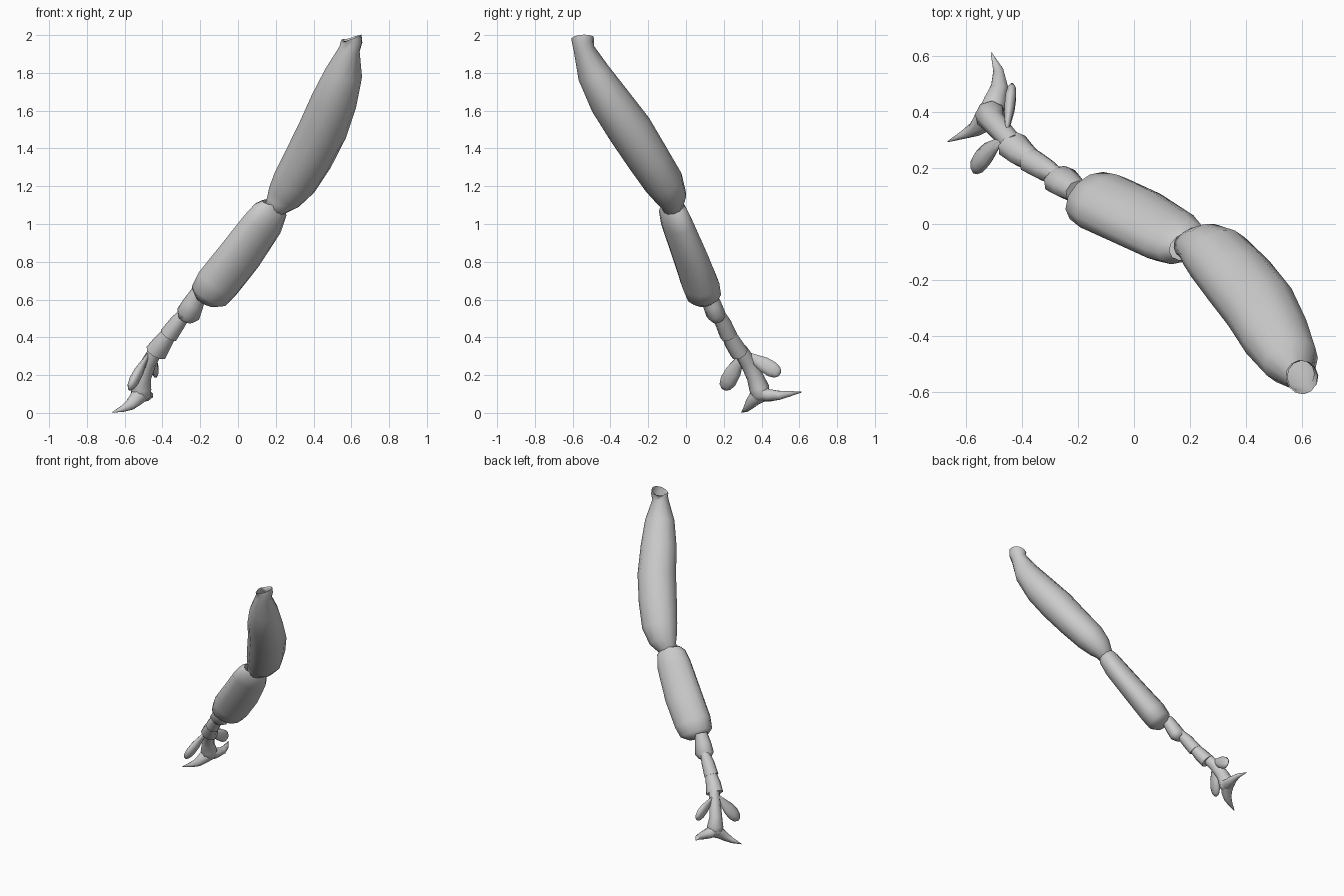
import bpy, bmesh, math
from mathutils import Vector


def loft(name, rings, wide, sides=8, caps=(True, True), angle=60):
    """Skin elliptical rings (x, y, z, wide radius, thin radius) along a path."""
    bm = bmesh.new()
    pts = [Vector(r[:3]) for r in rings]
    loops = []
    for i, r in enumerate(rings):
        t = (pts[min(i + 1, len(pts) - 1)] - pts[max(i - 1, 0)]).normalized()
        u = Vector(wide)
        u = (u - t * u.dot(t)).normalized()
        v = t.cross(u)
        loop = []
        for k in range(sides):
            a = 2 * math.pi * (k + 0.5) / sides
            loop.append(bm.verts.new(pts[i] + u * r[3] * math.cos(a) * 1.03
                                     + v * r[4] * math.sin(a) * 1.03))
        loops.append(loop)
    for p, q in zip(loops, loops[1:]):
        for k in range(sides):
            n = (k + 1) % sides
            bm.faces.new((p[k], p[n], q[n], q[k]))
    if caps[0]:
        bm.faces.new(loops[0][::-1])
    if caps[1]:
        bm.faces.new(loops[-1])
    bmesh.ops.recalc_face_normals(bm, faces=bm.faces)
    mesh = bpy.data.meshes.new(name)
    bm.to_mesh(mesh)
    bm.free()
    ob = bpy.data.objects.new(name, mesh)
    bpy.context.collection.objects.link(ob)
    bpy.ops.object.select_all(action='DESELECT')
    ob.select_set(True)
    bpy.context.view_layer.objects.active = ob
    bpy.ops.object.shade_smooth_by_angle(angle=math.radians(angle))
    return ob


# Upper leg, open at the tilted top rim
loft("upper_leg", [
    (.598, -.547, 1.982, .058, .060),
    (.603, -.546, 1.968, .054, .057),
    (.590, -.540, 1.925, .054, .054),
    (.560, -.490, 1.800, .098, .084),
    (.508, -.402, 1.650, .120, .106),
    (.450, -.297, 1.500, .128, .115),
    (.375, -.202, 1.350, .127, .109),
    (.300, -.118, 1.220, .118, .102),
    (.245, -.082, 1.145, .096, .082),
    (.205, -.074, 1.100, .066, .056),
    (.180, -.078, 1.068, .048, .044)],
    (.91, .36, -.22), sides=12, caps=(False, True), angle=80)

# Lower leg, flattened
loft("lower_leg", [
    (.182, -.080, 1.112, .058, .046),
    (.172, -.070, 1.075, .095, .065),
    (.130, -.045, 1.000, .114, .074),
    (.008, .022, .830, .125, .082),
    (-.108, .075, .685, .124, .090),
    (-.152, .094, .622, .110, .084),
    (-.170, .107, .590, .060, .050)],
    (.76, .545, -.36), sides=12, caps=(False, True), angle=80)

# Foot segments, each flaring toward its lower end
loft("foot_segment_1", [
    (-.205, .115, .640, .042, .040),
    (-.238, .138, .575, .056, .048),
    (-.264, .158, .522, .064, .050),
    (-.278, .172, .495, .042, .034)], (.8, .3, -.4))
loft("foot_segment_2", [
    (-.265, .165, .545, .028, .028),
    (-.318, .195, .480, .042, .042),
    (-.368, .225, .410, .048, .045)], (.8, .3, -.4))
loft("foot_segment_3", [
    (-.355, .220, .430, .036, .036),
    (-.400, .250, .370, .050, .046),
    (-.435, .282, .318, .058, .048)], (.8, .3, -.4))

# Claw base stalk
loft("claw_base", [
    (-.432, .285, .335, .036, .038),
    (-.470, .328, .270, .038, .042),
    (-.503, .366, .190, .042, .044),
    (-.514, .388, .130, .054, .052),
    (-.512, .396, .085, .050, .044),
    (-.510, .398, .062, .022, .022)], (1, .3, 0), angle=80)

# Pair of curved claws
claws = {
    "claw_back": [(-.515, .385, .105, .045, .045), (-.495, .440, .093, .042, .034),
                  (-.480, .495, .093, .031, .025), (-.485, .550, .102, .019, .015),
                  (-.510, .612, .110, .002, .002)],
    "claw_front": [(-.510, .405, .105, .045, .045), (-.540, .362, .075, .040, .036),
                   (-.568, .338, .045, .031, .026), (-.610, .318, .022, .018, .015),
                   (-.665, .294, .003, .002, .002)],
}
for name, rings in claws.items():
    loft(name, rings, (1, .4, 0), angle=80)

# Pair of flat foot pads: root, tip, wide direction, radii
pads = [
    ("pad_front", (-.475, .300, .310), (-.575, .200, .125), (0, .88, -.47), .046, .026),
    ("pad_back", (-.455, .325, .310), (-.435, .497, .205), (0, .5, .86), .044, .020),
]
profile = [(0, .3), (.2, .55), (.5, .95), (.75, 1), (.92, .75), (1, .3)]
for name, root, tip, wide, w, d in pads:
    a, b = Vector(root), Vector(tip)
    loft(name, [(*a.lerp(b, t), w * s, d * s) for t, s in profile], wide, angle=80)
